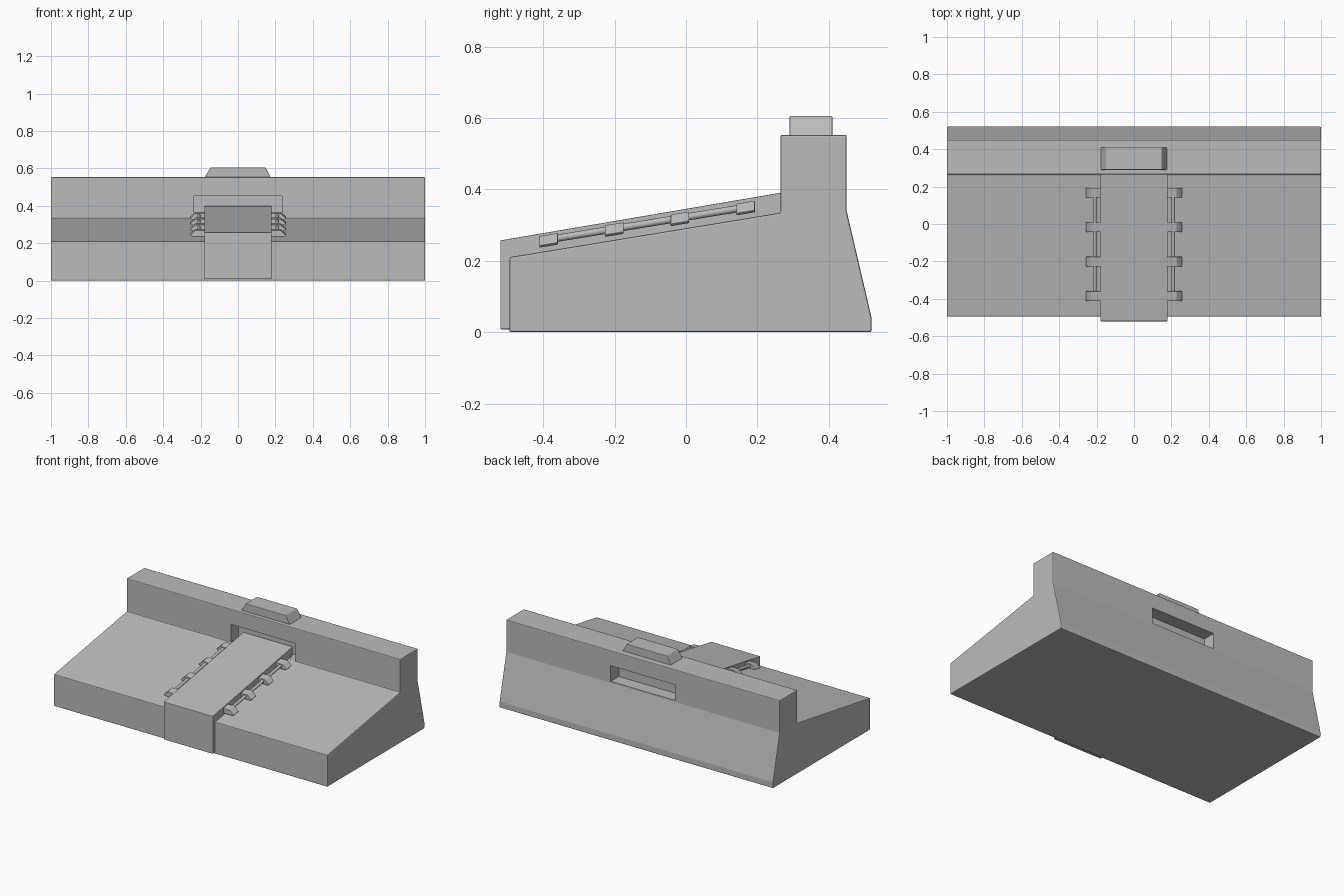
import bpy, bmesh
from mathutils import Vector

if "Cube" in bpy.data.objects:
    bpy.data.objects.remove(bpy.data.objects["Cube"], do_unlink=True)

grey = bpy.data.materials.new("plain_grey")
grey.use_nodes = True
GREY = (0.5, 0.5, 0.5, 1)
grey.diffuse_color = GREY
grey.node_tree.nodes["Principled BSDF"].inputs["Base Color"].default_value = GREY


def finish(name, bm, bevel=0.0):
    bmesh.ops.recalc_face_normals(bm, faces=bm.faces)
    mesh = bpy.data.meshes.new(name)
    bm.to_mesh(mesh)
    bm.free()
    mesh.materials.append(grey)
    obj = bpy.data.objects.new(name, mesh)
    bpy.context.collection.objects.link(obj)
    if bevel:
        mod = obj.modifiers.new("soft_edges", "BEVEL")
        mod.width = bevel
        mod.segments = 2
    return obj


def extrude(name, points, offset, bevel=0.0):
    """Solid made by sweeping a flat outline along an offset."""
    bm = bmesh.new()
    face = bm.faces.new([bm.verts.new(p) for p in points])
    new = bmesh.ops.extrude_face_region(bm, geom=[face])["geom"]
    moved = [v for v in new if isinstance(v, bmesh.types.BMVert)]
    bmesh.ops.translate(bm, verts=moved, vec=offset)
    return finish(name, bm, bevel)


def side_profile(name, half, outline, bevel):
    return extrude(name, [(-half, y, z) for y, z in outline], (2 * half, 0, 0), bevel)


def apply_all(obj):
    bpy.ops.object.select_all(action="DESELECT")
    obj.select_set(True)
    bpy.context.view_layer.objects.active = obj
    for mod in list(obj.modifiers):
        bpy.ops.object.modifier_apply(modifier=mod.name)


def slope(y):
    """Height of the sloping deck."""
    return 0.21 + (y + 0.495) * 0.164


# Wedge body with the upright back wall
body = side_profile("body", 1.0, [
    (-0.495, 0), (-0.495, 0.21), (0.265, slope(0.265)), (0.265, 0.553),
    (0.45, 0.553), (0.45, 0.34), (0.52, 0.04), (0.52, 0)], 0.005)

# Slots in the front and back of the wall, leaving a thin web between them
for y0, y1, low in ((0.2, 0.34, 0.336), (0.365, 0.6, 0.35)):
    cutter = extrude("slot_cutter", [
        (-0.235, y0, low), (0.235, y0, low), (0.235, y0, 0.453), (-0.235, y0, 0.453)],
        (0, y1 - y0, 0))
    cutter.hide_render = True
    cut = body.modifiers.new("slot", "BOOLEAN")
    cut.operation = "DIFFERENCE"
    cut.solver = "EXACT"
    cut.object = cutter
    apply_all(body)
    bpy.data.objects.remove(cutter, do_unlink=True)

# Raised strip running up the deck into the front slot
side_profile("centre_strip", 0.18, [
    (-0.52, 0.008), (-0.52, 0.257), (0.315, 0.399), (0.315, 0.345),
    (0.26, 0.31), (-0.45, 0.19), (-0.45, 0.008)], 0.003)

# Tapered cap on the wall
extrude("top_cap", [(-0.18, 0.29, 0.548), (0.178, 0.29, 0.548),
                    (0.147, 0.29, 0.605), (-0.147, 0.29, 0.605)], (0, 0.12, 0), 0.003)

# Clips and rods on both sides of the strip
clip_spots = [-0.385 + 0.184 * i for i in range(4)]
for side, label in ((1, "left"), (-1, "right")):
    for i, y in enumerate(clip_spots):
        y0 = y - 0.026
        z = slope(y0) + 0.013
        outline = [(0.17, 0), (0.25, 0), (0.257, 0.006), (0.228, 0.032), (0.17, 0.032)]
        extrude(f"{label}_clip_{i + 1}", [(side * x, y0, z + h) for x, h in outline],
                (0, 0.052, 0.0085), 0.002)
    start, end = (Vector((side * 0.21, y, slope(y) + 0.031))
                  for y in (clip_spots[0], clip_spots[-1]))
    axis = end - start
    bpy.ops.mesh.primitive_cylinder_add(vertices=16, radius=0.01, depth=axis.length,
                                        location=(start + end) / 2,
                                        rotation=axis.to_track_quat("Z", "Y").to_euler())
    rod = bpy.context.object
    rod.name = f"{label}_rod"
    rod.data.materials.append(grey)
    bpy.ops.object.shade_smooth_by_angle()
